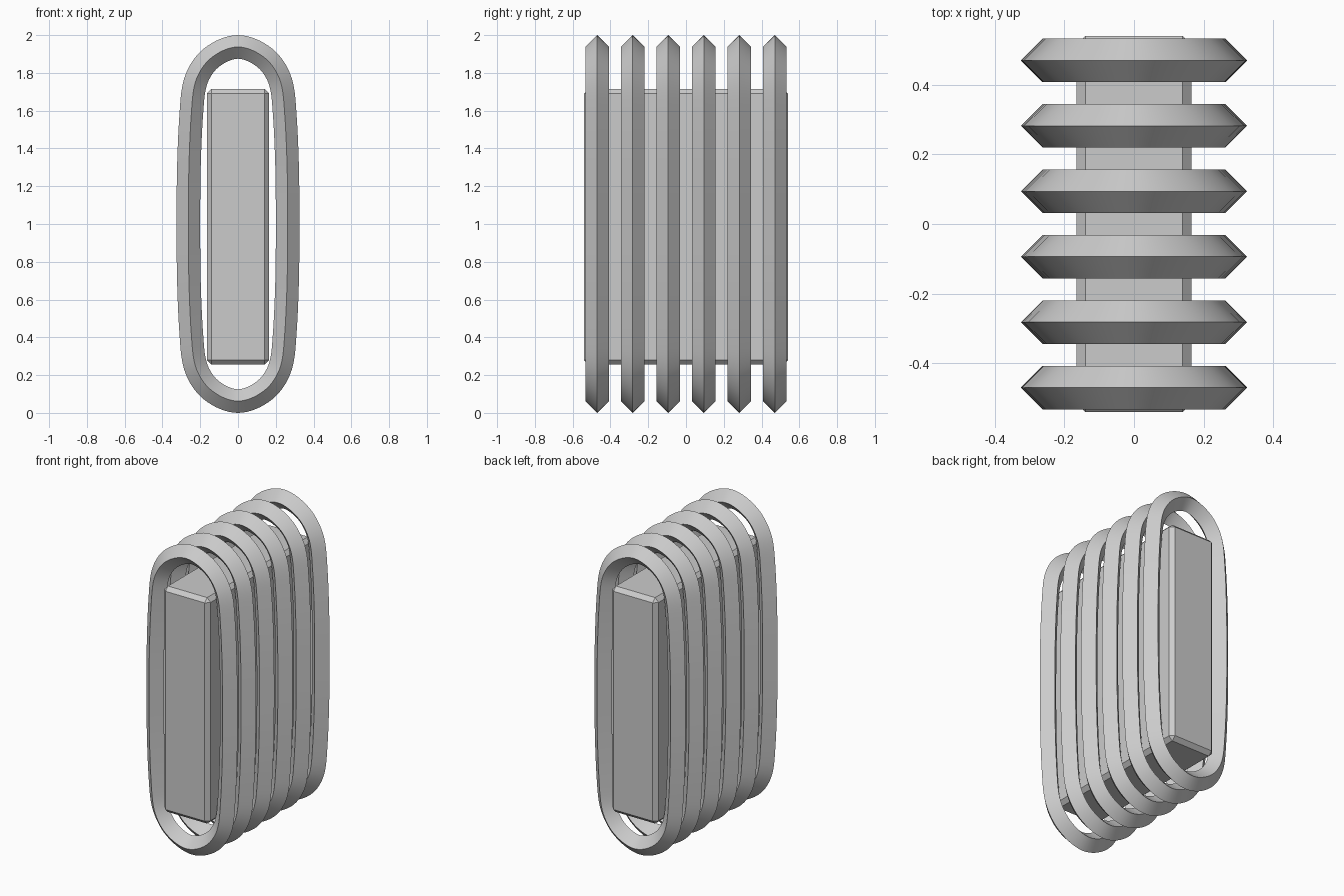
import bpy, bmesh
from mathutils import Vector

if "Cube" in bpy.data.objects:
    bpy.data.objects.remove(bpy.data.objects["Cube"])

R = 0.0625     # half diagonal of the diamond ring section
STEPS = 5      # samples between path points

# Quarter of the ring centre line (x, z relative to centre), mirrored to a full loop
quarter = [(0, .9375), (.09, .913), (.172, .85), (.226, .75), (.246, .6), (.26, .3), (.2625, 0)]
right = quarter + [(x, -z) for x, z in quarter[-2::-1]]
loop = [Vector(p) for p in right + [(-x, z) for x, z in right[-2:0:-1]]]


def smooth_loop(pts):
    n, out = len(pts), []
    for i in range(n):
        a, b, c, d = (pts[(i + k) % n] for k in (-1, 0, 1, 2))
        # scale tangents for the uneven point spacing
        la, lb, lc = (b - a).length, (c - b).length, (d - c).length
        m0 = (c - a) * (lb / (la + lb))
        m1 = (d - b) * (lb / (lb + lc))
        for s in range(STEPS):
            t = s / STEPS
            out.append(b * (2*t**3 - 3*t*t + 1) + m0 * (t**3 - 2*t*t + t)
                       + c * (3*t*t - 2*t**3) + m1 * (t**3 - t*t))
    return out


def finish(name, bm):
    bmesh.ops.recalc_face_normals(bm, faces=bm.faces)
    me = bpy.data.meshes.new(name)
    bm.to_mesh(me)
    bm.free()
    ob = bpy.data.objects.new(name, me)
    bpy.context.collection.objects.link(ob)
    return ob


# Diamond-section ring swept around the loop
path = smooth_loop(loop)
n = len(path)


def ring(name, y):
    bm = bmesh.new()
    rows = []
    for i, p in enumerate(path):
        t = (path[(i + 1) % n] - path[i - 1]).normalized()
        o = Vector((-t.y, t.x))
        rows.append([bm.verts.new((p.x + o.x*u, y + v, 1 + p.y + o.y*u))
                     for u, v in ((R, 0), (0, R), (-R, 0), (0, -R))])
    for i in range(n):
        a, b = rows[i], rows[(i + 1) % n]
        for k in range(4):
            bm.faces.new((a[k], a[k-1], b[k-1], b[k]))
    ob = finish(name, bm)
    bpy.ops.object.select_all(action='DESELECT')
    ob.select_set(True)
    bpy.context.view_layer.objects.active = ob
    bpy.ops.object.shade_smooth_by_angle(angle=0.7)


for i in range(6):
    ring(f"ring_{i + 1}", -.47 + i * .188)

# Chamfered inner block
bm = bmesh.new()
bmesh.ops.create_cube(bm, size=1)
for v in bm.verts:
    v.co = (v.co.x * .33, v.co.y * 1.08, .985 + v.co.z * 1.46)
bmesh.ops.bevel(bm, geom=bm.edges[:], offset=.025, segments=1, affect='EDGES')
finish("core_block", bm)
